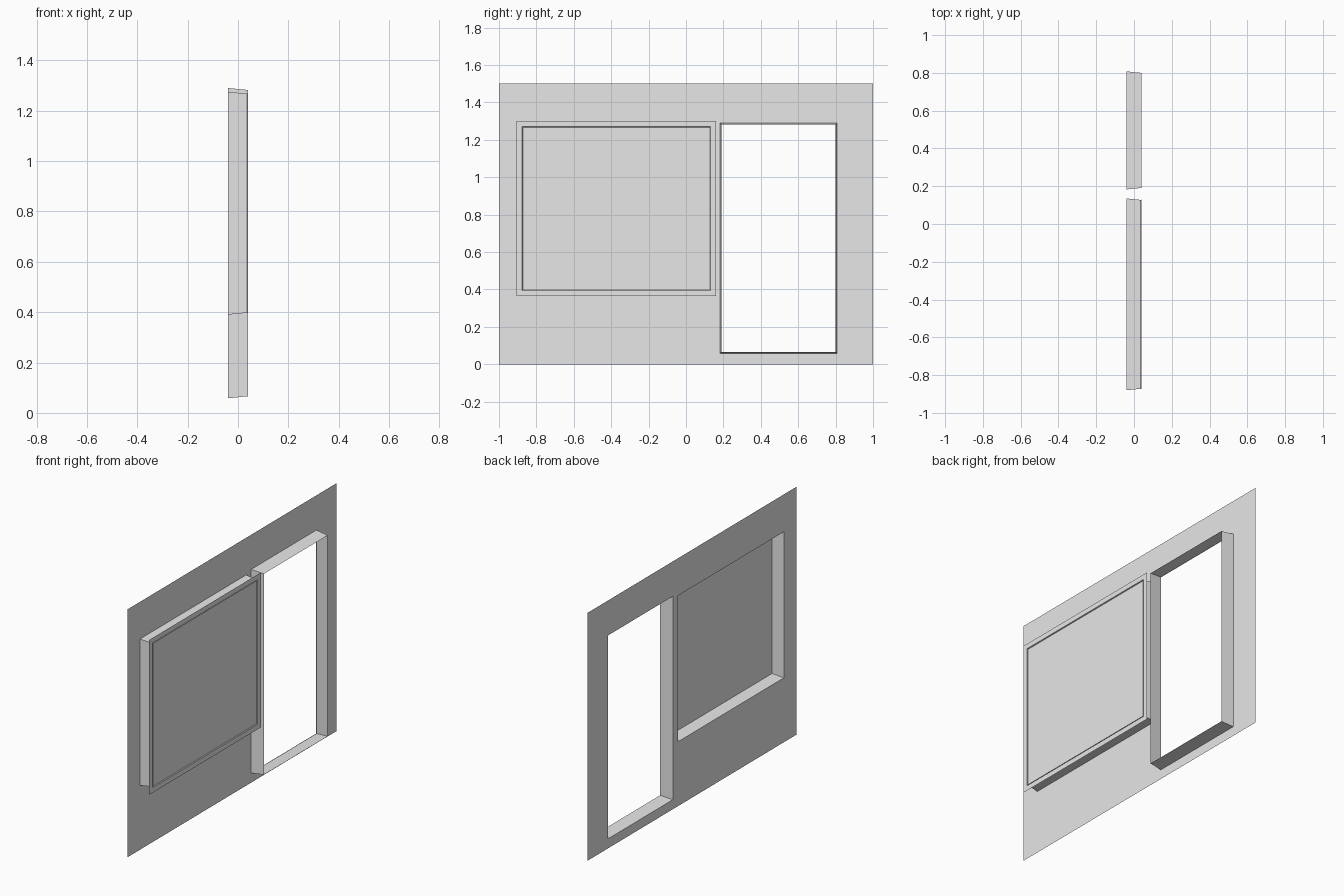
import bpy
import bmesh

old = bpy.data.objects.get("Cube")
if old:
    bpy.data.objects.remove(old, do_unlink=True)

grey = bpy.data.materials.new("light_grey")
grey.use_nodes = True
grey.diffuse_color = (0.8, 0.8, 0.8, 1)
grey.node_tree.nodes["Principled BSDF"].inputs["Base Color"].default_value = (0.8, 0.8, 0.8, 1)

BACK, FACE = -0.04, 0.04
LIP = 0.03
# Rectangles are (y low, y high, z low, z high)
DOOR = (0.183, 0.808, 0.058, 1.29)
WINDOW = (-0.88, 0.135, 0.39, 1.275)


def make_object(name, bm):
    bmesh.ops.remove_doubles(bm, verts=bm.verts, dist=0.0001)
    mesh = bpy.data.meshes.new(name)
    bm.to_mesh(mesh)
    bm.free()
    mesh.materials.append(grey)
    obj = bpy.data.objects.new(name, mesh)
    bpy.context.collection.objects.link(obj)
    return obj


def grow(rect, d):
    return (rect[0] - d, rect[1] + d, rect[2] - d, rect[3] + d)


def corners(rect, x):
    a, b, c, d = rect
    return [(x, a, c), (x, b, c), (x, b, d), (x, a, d)]


def bands(name, *loops, cap=False):
    """Join successive rectangular loops with quads; optionally close the last."""
    bm = bmesh.new()
    rings = [[bm.verts.new(p) for p in corners(r, x)] for r, x in loops]
    for p, q in zip(rings, rings[1:]):
        for i in range(4):
            j = (i + 1) % 4
            bm.faces.new((p[i], p[j], q[j], q[i]))
    if cap:
        bm.faces.new(rings[-1])
    return make_object(name, bm)


# Wall sheet with the two openings left out
bm = bmesh.new()
ys = sorted({-1, 1, *DOOR[:2], *WINDOW[:2]})
zs = sorted({0, 1.5, *DOOR[2:], *WINDOW[2:]})
for y0, y1 in zip(ys, ys[1:]):
    for z0, z1 in zip(zs, zs[1:]):
        y, z = (y0 + y1) / 2, (z0 + z1) / 2
        if any(a < y < b and c < z < d for a, b, c, d in (DOOR, WINDOW)):
            continue
        bm.faces.new([bm.verts.new(p) for p in corners((y0, y1, z0, z1), BACK)])
bmesh.ops.remove_doubles(bm, verts=bm.verts, dist=0.0001)
bmesh.ops.dissolve_limit(bm, angle_limit=0.01, verts=bm.verts, edges=bm.edges)
make_object("wall", bm)

# Tapered reveals, with a thin lip on the back of the wall
for label, rect in (("door", DOOR), ("window", WINDOW)):
    bands(label + "_reveal", (rect, BACK), (grow(rect, -0.008), FACE))
    bands(label + "_back_lip", (grow(rect, LIP - 0.004), BACK - 0.002), (rect, BACK - 0.002))

# Window panel: flat border, narrow step, then the pane
bands("window_panel",
      (grow(WINDOW, LIP - 0.004), FACE),
      (grow(WINDOW, -0.004), FACE),
      (grow(WINDOW, -0.008), FACE - 0.005),
      cap=True)
